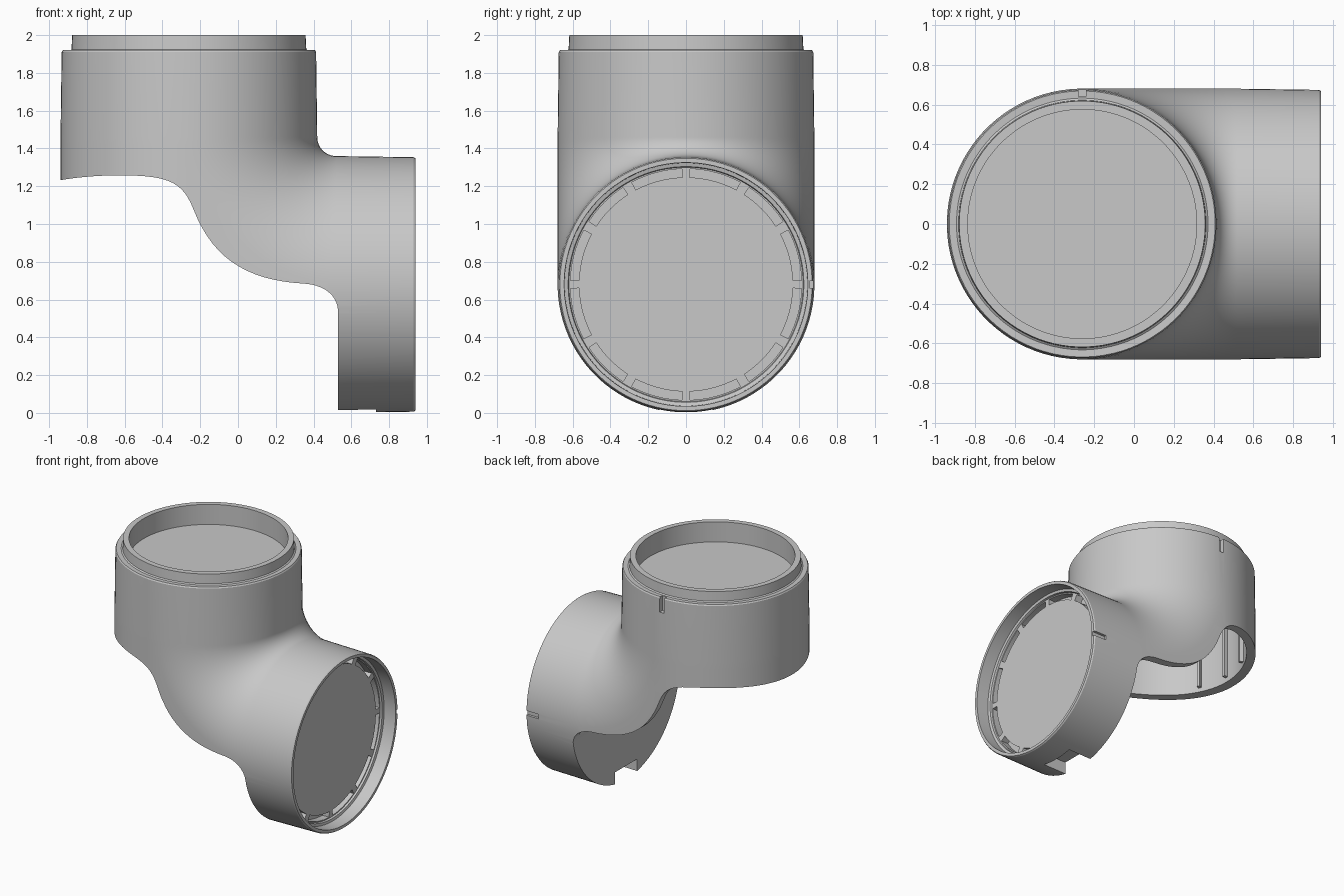
import bpy, bmesh, math
from mathutils import Vector
from mathutils.geometry import interpolate_bezier

if "Cube" in bpy.data.objects:
    bpy.data.objects.remove(bpy.data.objects["Cube"])

R = 0.68          # pipe radius
AX, AZ = -0.26, 0.68   # vertical axis x, horizontal axis z
HINGE = Vector((0.52, 0, 1.46))
BEND = HINGE.x - AX
SEG = 96
Y = Vector((0, 1, 0))

grey = bpy.data.materials.new("grey plastic")
grey.use_nodes = True
grey.diffuse_color = (0.58, 0.58, 0.58, 1)
grey.node_tree.nodes["Principled BSDF"].inputs["Base Color"].default_value = (0.58, 0.58, 0.58, 1)


def make_object(name, bm):
    bmesh.ops.recalc_face_normals(bm, faces=bm.faces)
    mesh = bpy.data.meshes.new(name)
    bm.to_mesh(mesh)
    bm.free()
    mesh.materials.append(grey)
    obj = bpy.data.objects.new(name, mesh)
    bpy.context.collection.objects.link(obj)
    return obj


def loft(bm, rings):
    """Skin closed rings of points and cap both ends."""
    loops = [[bm.verts.new(p) for p in ring] for ring in rings]
    n = len(loops[0])
    for a, b in zip(loops, loops[1:]):
        for i in range(n):
            j = (i + 1) % n
            bm.faces.new((a[i], a[j], b[j], b[i]))
    bm.faces.new(loops[0])
    bm.faces.new(loops[-1])


def box(bm, lo, hi):
    rect = [(lo[0], lo[1]), (hi[0], lo[1]), (hi[0], hi[1]), (lo[0], hi[1])]
    loft(bm, [[(x, y, z) for x, y in rect] for z in (lo[2], hi[2])])


def bend_ring(t, radius):
    """Round on the inside of the bend, following the straight pipes outside."""
    u = Vector((-math.cos(t), 0, -math.sin(t)))
    ring = []
    for i in range(SEG):
        s = math.tau * (i + 0.5) / SEG
        reach = BEND + radius * math.cos(s)
        if math.cos(s) > 0:
            reach /= max(math.cos(t), math.sin(t))
        ring.append(HINGE + u * reach + Y * radius * math.sin(s))
    return ring


def circle(centre, u, r):
    angles = [math.tau * (i + 0.5) / SEG for i in range(SEG)]
    return [Vector(centre) + (u * math.cos(s) + Y * math.sin(s)) * r for s in angles]


def upright(r, z):
    return circle((AX, 0, z), Vector((-1, 0, 0)), r)


def sideways(r, x):
    return circle((x, 0, AZ), Vector((0, 0, -1)), r)


def bend(radius, steps=32):
    return [bend_ring(math.pi / 2 * i / steps, radius) for i in range(steps + 1)]


def cut(target, cutter):
    mod = target.modifiers.new("cut", 'BOOLEAN')
    mod.operation = 'DIFFERENCE'
    mod.solver = 'EXACT'
    mod.object = cutter
    bpy.context.view_layer.update()
    result = bpy.data.meshes.new_from_object(
        target.evaluated_get(bpy.context.evaluated_depsgraph_get()))
    target.modifiers.clear()
    target.data = result
    bpy.data.objects.remove(cutter)


# Elbow body with stepped collar on top and recessed socket at the side
bm = bmesh.new()
collar = [(0.575, 1.84), (0.575, 2), (0.618, 2), (0.622, 1.925), (0.632, 1.918),
          (0.668, 1.92), (0.674, 1.91)]
socket = [(0.674, 0.93), (0.668, 0.94), (0.645, 0.94), (0.643, 0.84), (0.624, 0.835), (0.62, 0.82)]
loft(bm, [upright(r, z) for r, z in collar] + bend(R) + [sideways(r, x) for r, x in socket])
elbow = make_object("elbow_body", bm)

# Hollow interior
bm = bmesh.new()
loft(bm, [upright(R - 0.065, 1.75)] + bend(R - 0.065))
cut(elbow, make_object("cavity_cutter", bm))

# Curved cut-away on the underside
curve = [((-1, 1.22), (-0.8, 1.267), (-0.5, 1.267), (-0.4, 1.238)),
         ((-0.4, 1.238), (-0.25, 1.2), (-0.25, 1.08), (-0.19, 0.98)),
         ((-0.19, 0.98), (-0.08, 0.78), (0.1, 0.7), (0.34, 0.685)),
         ((0.34, 0.685), (0.46, 0.68), (0.53, 0.62), (0.53, 0.53))]
outline = []
for knot1, h1, h2, knot2 in curve:
    pts = interpolate_bezier(Vector(knot1), Vector(h1), Vector(h2), Vector(knot2), 14)
    outline += [(p[0], p[1]) for p in pts[:-1]]
outline += [(0.53, 0.53), (0.53, -0.4), (-1.5, -0.4), (-1.5, 1.2)]
bm = bmesh.new()
loft(bm, [[(x, y, z) for x, z in outline] for y in (-1, 1)])
cut(elbow, make_object("underside_cutter", bm))

# Ring of slots in the socket plate, drain notch and two alignment grooves
bm = bmesh.new()
for quarter in range(4):
    for start, end in ((2, 28), (33, 57), (62, 88)):
        sections = []
        for i in range(9):
            a = math.radians(quarter * 90 + start + (end - start) * i / 8)
            sections.append([(x, r * math.sin(a), AZ + r * math.cos(a)) for x, r in
                             ((0.76, 0.567), (0.9, 0.567), (0.9, 0.612), (0.76, 0.612))])
        loft(bm, sections)
box(bm, (0.45, -0.14, -0.1), (0.73, 0.14, 0.11))
box(bm, (AX - 0.02, 0.64, 1.8), (AX + 0.02, 0.8, 1.95))
box(bm, (0.83, 0.655, AZ - 0.018), (1, 0.8, AZ + 0.018))
cut(elbow, make_object("detail_cutter", bm))

# Ribs on the inside of the upright wall
bm = bmesh.new()
for angle in (157, 180, 203):
    a = math.radians(angle)
    out, side = Vector((math.cos(a), math.sin(a), 0)), Vector((-math.sin(a), math.cos(a), 0))
    corners = [(0.585, -0.012), (0.63, -0.012), (0.63, 0.012), (0.585, 0.012)]
    loft(bm, [[Vector((AX, 0, z)) + out * r + side * w for r, w in corners] for z in (1.28, 1.77)])
make_object("inner_ribs", bm)

# Smooth shading with crisp edges
bpy.ops.object.select_all(action='DESELECT')
elbow.select_set(True)
bpy.context.view_layer.objects.active = elbow
bpy.ops.object.shade_smooth_by_angle(angle=math.radians(30))
